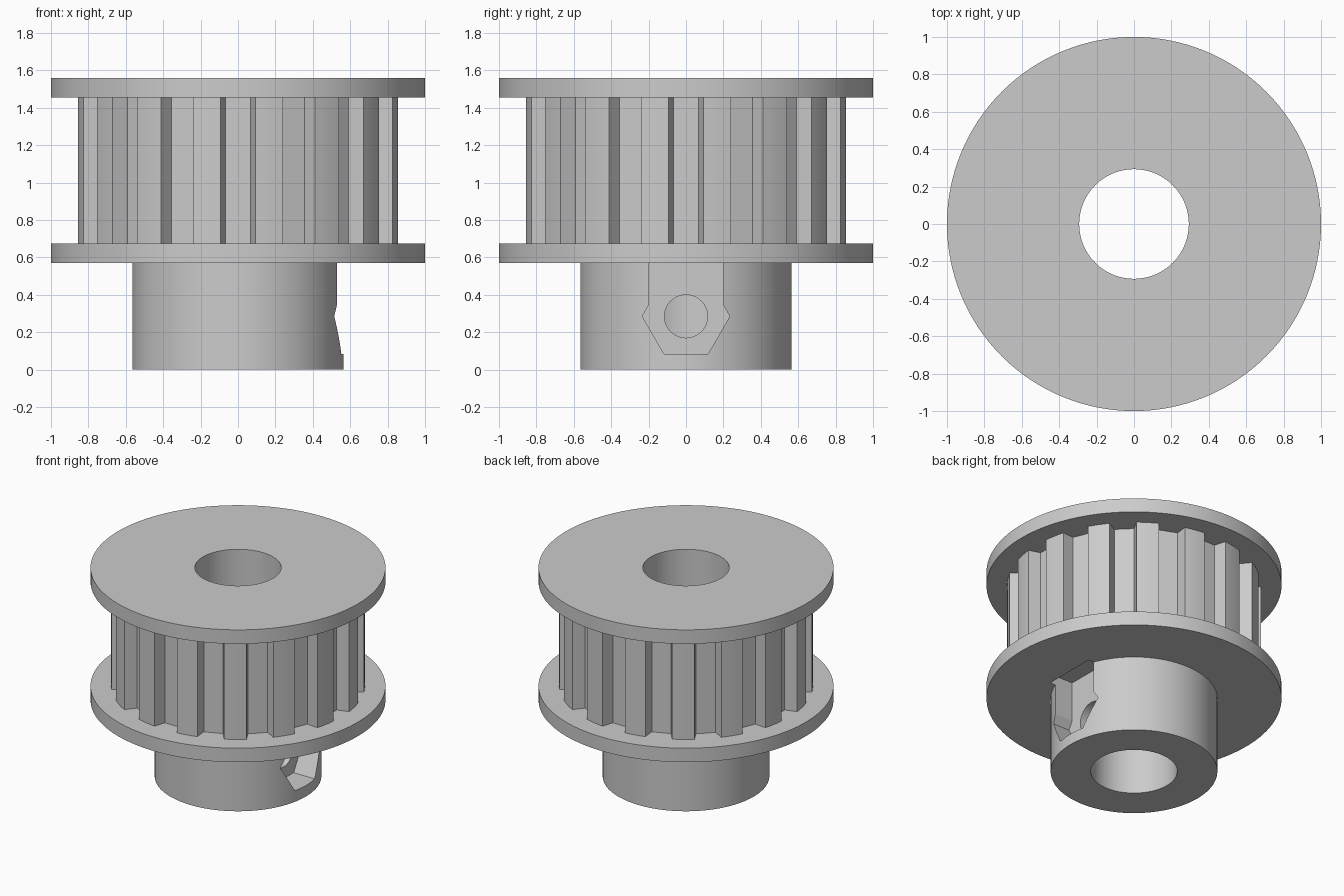
import bpy, bmesh
from math import sin, cos, pi, radians, asin

cube = bpy.data.objects.get("Cube")
if cube:
    bpy.data.objects.remove(cube, do_unlink=True)

# Main dimensions
HUB_R, BORE_R, FLANGE_R = 0.565, 0.293, 1.0
HUB_TOP, LOWER_TOP, TEETH_TOP, TOP = 0.57, 0.675, 1.455, 1.56
TEETH, TIP_R, ROOT_R = 16, 0.86, 0.77
GROOVE_TIP, GROOVE_ROOT = 0.0925, 0.067   # half widths of a groove
NUT_Z, NUT_IN, NUT_OUT = 0.285, 0.379, 0.572

grey = bpy.data.materials.new("plain_grey")
grey.use_nodes = True
colour = (0.6, 0.6, 0.6, 1)
grey.diffuse_color = colour
grey.node_tree.nodes["Principled BSDF"].inputs["Base Color"].default_value = colour


def prism(name, points, lo, hi, along_x=False):
    """Extrude an outline from lo to hi along z, or along x for (y, z) outlines."""
    bm = bmesh.new()
    place = (lambda p, h: (h, p[0], p[1])) if along_x else (lambda p, h: (p[0], p[1], h))
    face = bm.faces.new([bm.verts.new(place(p, lo)) for p in points])
    top = bmesh.ops.extrude_face_region(bm, geom=[face])["geom"]
    shift = (hi - lo, 0, 0) if along_x else (0, 0, hi - lo)
    bmesh.ops.translate(bm, verts=[v for v in top if isinstance(v, bmesh.types.BMVert)], vec=shift)
    bmesh.ops.recalc_face_normals(bm, faces=bm.faces)
    mesh = bpy.data.meshes.new(name)
    bm.to_mesh(mesh)
    bm.free()
    mesh.materials.append(grey)
    obj = bpy.data.objects.new(name, mesh)
    bpy.context.collection.objects.link(obj)
    return obj


def ring(radius, count=128, cx=0, cy=0):
    return [(cx + radius * cos(2 * pi * i / count), cy + radius * sin(2 * pi * i / count))
            for i in range(count)]


def cut(obj, cutters):
    for cutter in cutters:
        mod = obj.modifiers.new("cut", "BOOLEAN")
        mod.operation, mod.solver, mod.object = "DIFFERENCE", "EXACT", cutter
    graph = bpy.context.evaluated_depsgraph_get()
    mesh = bpy.data.meshes.new_from_object(obj.evaluated_get(graph))
    obj.modifiers.clear()
    obj.data = mesh


def toothed_outline():
    """Trapezoid grooves with curved tooth tips between them."""
    points = []
    pitch = 2 * pi / TEETH
    edge = asin(GROOVE_TIP / TIP_R)
    for i in range(TEETH):
        a = i * pitch
        for side in (-1, 1):
            w = side * GROOVE_ROOT
            points.append((ROOT_R * cos(a) - w * sin(a), ROOT_R * sin(a) + w * cos(a)))
        for k in range(5):
            t = a + edge + (pitch - 2 * edge) * k / 4
            points.append((TIP_R * cos(t), TIP_R * sin(t)))
    return points


# Solid parts
hub = prism("hub", ring(HUB_R), 0, HUB_TOP)
lower_flange = prism("lower_flange", ring(FLANGE_R), HUB_TOP, LOWER_TOP)
toothed_drum = prism("toothed_drum", toothed_outline(), LOWER_TOP, TEETH_TOP)
upper_flange = prism("upper_flange", ring(FLANGE_R), TEETH_TOP, TOP)
parts = [hub, lower_flange, toothed_drum, upper_flange]

# Shaft bore, captive nut pocket, its entrance slot and the screw hole
bore = prism("bore_cutter", ring(BORE_R), -0.1, TOP + 0.1)
nut = prism("nut_cutter", ring(0.234, 6, 0, NUT_Z), NUT_IN, NUT_OUT, True)
slot = prism("slot_cutter", [(-0.2, NUT_Z), (0.2, NUT_Z), (0.2, 0.64), (-0.2, 0.64)],
             NUT_IN, NUT_OUT, True)
screw = prism("screw_cutter", ring(0.115, 48, 0, NUT_Z), 0.02, 0.7, True)
cutters = [bore, nut, slot, screw]

cut(hub, cutters)
cut(lower_flange, [bore, slot])
cut(toothed_drum, [bore])
cut(upper_flange, [bore])
for cutter in cutters:
    bpy.data.objects.remove(cutter, do_unlink=True)

# Smooth round walls, sharp edges
bpy.ops.object.select_all(action="DESELECT")
for part in parts:
    part.select_set(True)
bpy.context.view_layer.objects.active = hub
bpy.ops.object.shade_smooth_by_angle(angle=radians(20))
